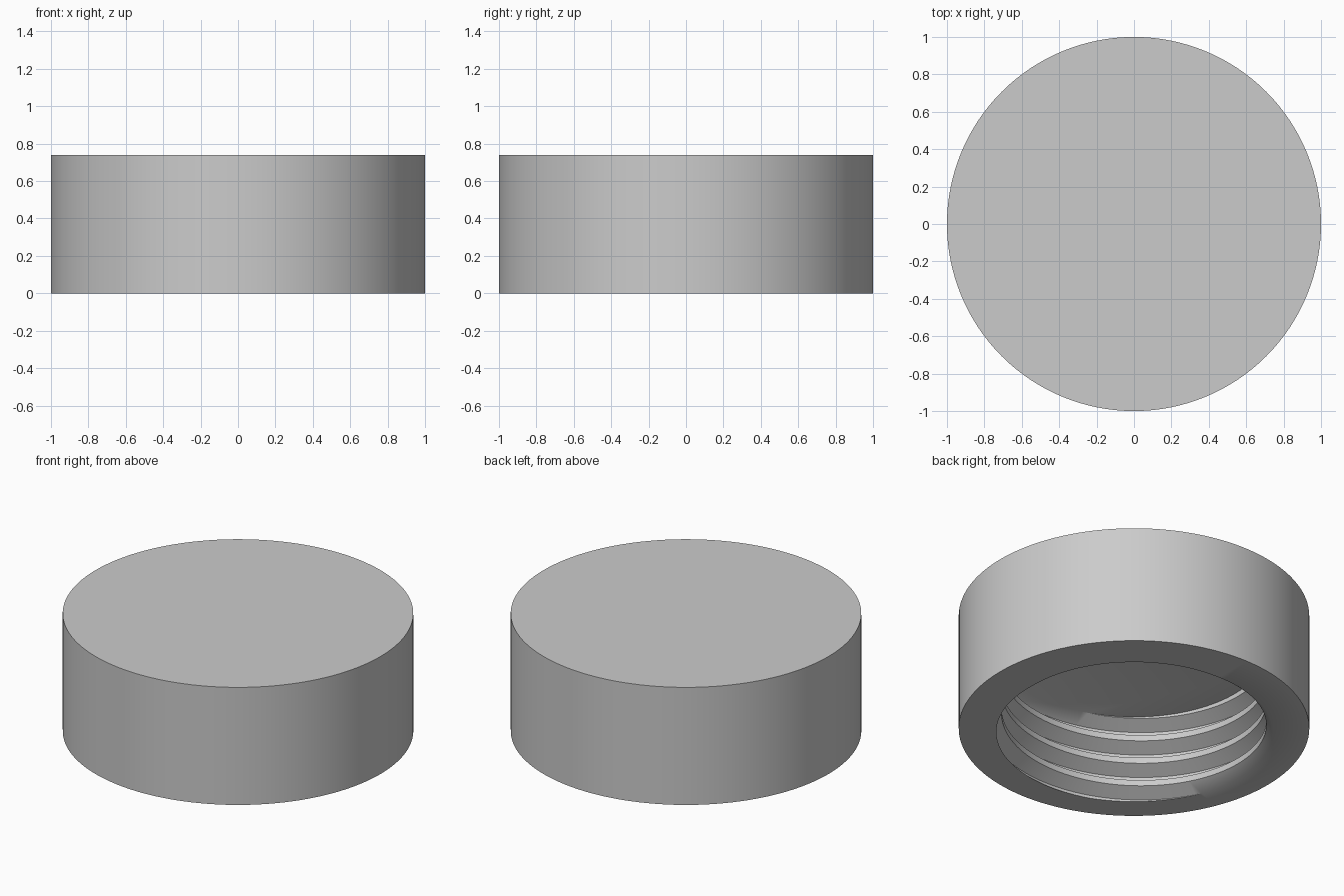
import bpy, bmesh, math

if "Cube" in bpy.data.objects:
    bpy.data.objects.remove(bpy.data.objects["Cube"], do_unlink=True)

SEGMENTS = 128
OUTER_R, HEIGHT = 1.0, 0.74
MINOR_R, MAJOR_R = 0.755, 0.837
BORE_DEPTH = 0.51
PITCH = 0.148
CREST_Z = 0.111                 # crest height where the angle is START
START = -math.pi / 4

grey = bpy.data.materials.new("grey")
grey.use_nodes = True
colour = (0.6, 0.6, 0.6, 1.0)
grey.diffuse_color = colour
grey.node_tree.nodes["Principled BSDF"].inputs["Base Color"].default_value = colour

bm = bmesh.new()

# Internal right-handed thread: one pitch of the profile swept along a helix
flank = PITCH * 5 / 16
profile = [(MINOR_R, -PITCH / 8), (MINOR_R, PITCH / 8),
           (MAJOR_R, PITCH / 8 + flank), (MAJOR_R, PITCH / 4 + flank),
           (MINOR_R, PITCH * 7 / 8)]
turns_up = math.ceil(BORE_DEPTH / PITCH) + 2
rows = []
for k in range(-3 * SEGMENTS, turns_up * SEGMENTS + 1):
    a = START + math.tau * k / SEGMENTS
    lift = CREST_Z + PITCH * k / SEGMENTS
    rows.append([bm.verts.new((r * math.cos(a), r * math.sin(a), z + lift))
                 for r, z in profile])
for low, high in zip(rows, rows[1:]):
    for j in range(len(profile) - 1):
        bm.faces.new((low[j], high[j], high[j + 1], low[j + 1]))
bmesh.ops.remove_doubles(bm, verts=bm.verts[:], dist=0.0001)

# Trim the thread at the open rim and at the bore's ceiling
for z, above in ((0, False), (BORE_DEPTH, True)):
    bmesh.ops.bisect_plane(bm, geom=bm.verts[:] + bm.edges[:] + bm.faces[:],
                           dist=1e-6, plane_co=(0, 0, z), plane_no=(0, 0, 1),
                           clear_outer=above, clear_inner=not above)


def ring(z):
    step = math.tau / SEGMENTS
    return [bm.verts.new((OUTER_R * math.cos(i * step), OUTER_R * math.sin(i * step), z))
            for i in range(SEGMENTS)]


# Outer wall and top disc
bottom, top = ring(0), ring(HEIGHT)
for i in range(SEGMENTS):
    n = (i + 1) % SEGMENTS
    bm.faces.new((bottom[i], bottom[n], top[n], top[i]))
bm.faces.new(top)

# Bore ceiling and flat rim around the opening
for z, facing in ((BORE_DEPTH, -1), (0, -1)):
    edges = [e for e in bm.edges if e.is_boundary
             and all(abs(v.co.z - z) < 1e-5 for v in e.verts)]
    bmesh.ops.triangle_fill(bm, edges=edges, use_beauty=True, normal=(0, 0, facing))

bmesh.ops.recalc_face_normals(bm, faces=bm.faces[:])
mesh = bpy.data.meshes.new("threaded_cap")
bm.to_mesh(mesh)
bm.free()
mesh.materials.append(grey)
cap = bpy.data.objects.new("threaded_cap", mesh)
bpy.context.collection.objects.link(cap)

bpy.ops.object.select_all(action="DESELECT")
cap.select_set(True)
bpy.context.view_layer.objects.active = cap
bpy.ops.object.shade_smooth_by_angle(angle=math.radians(30))
